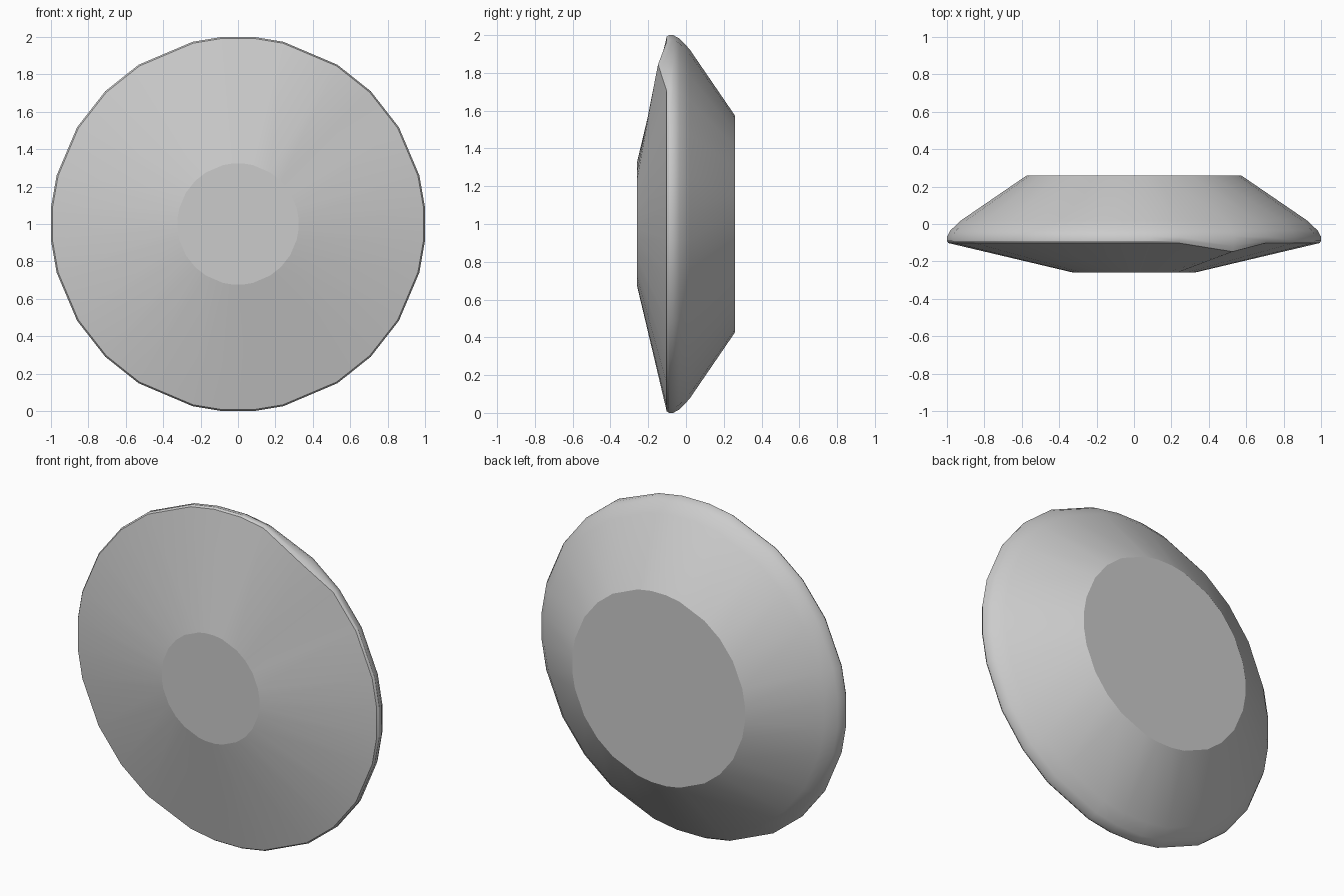
import bpy, bmesh
from math import cos, sin, radians

if "Cube" in bpy.data.objects:
    bpy.data.objects.remove(bpy.data.objects["Cube"])

# Uneven rim angles of one quadrant, mirrored round the full circle
quad = [5, 15, 31, 45, 58, 76, 85]
half = quad + [180 - a for a in reversed(quad)]
angles = half + [a + 180 for a in half]

# Profile from front flat to back flat: (radius, y)
R = 1 / sin(radians(85))
profile = [(0.325, -0.26), (R * 0.992, -0.102), (R, -0.09), (R, -0.068),
           (R * 0.982, -0.035), (0.93, 0.018), (0.575, 0.26)]

bm = bmesh.new()
rings = []
for r, y in profile:
    rings.append([bm.verts.new((r * cos(radians(a)), y, 1 + r * sin(radians(a))))
                  for a in angles])

# Side walls and the two flat caps
n = len(angles)
for a, b in zip(rings, rings[1:]):
    for i in range(n):
        j = (i + 1) % n
        bm.faces.new((a[i], a[j], b[j], b[i]))
bm.faces.new(rings[0])
bm.faces.new(rings[-1])

# Small forward kink in the front edge, upper right
kink = quad.index(58)
rings[1][kink].co.y = -0.148
rings[2][kink].co.y = -0.118

bmesh.ops.recalc_face_normals(bm, faces=bm.faces)
mesh = bpy.data.meshes.new("dished_disc")
bm.to_mesh(mesh)
bm.free()
disc = bpy.data.objects.new("dished_disc", mesh)
bpy.context.collection.objects.link(disc)

# Soft shading with sharp cap edges
bpy.context.view_layer.objects.active = disc
disc.select_set(True)
bpy.ops.object.shade_smooth_by_angle(angle=radians(30))
for p in mesh.polygons:
    if len(p.vertices) > 4:
        p.use_smooth = False
